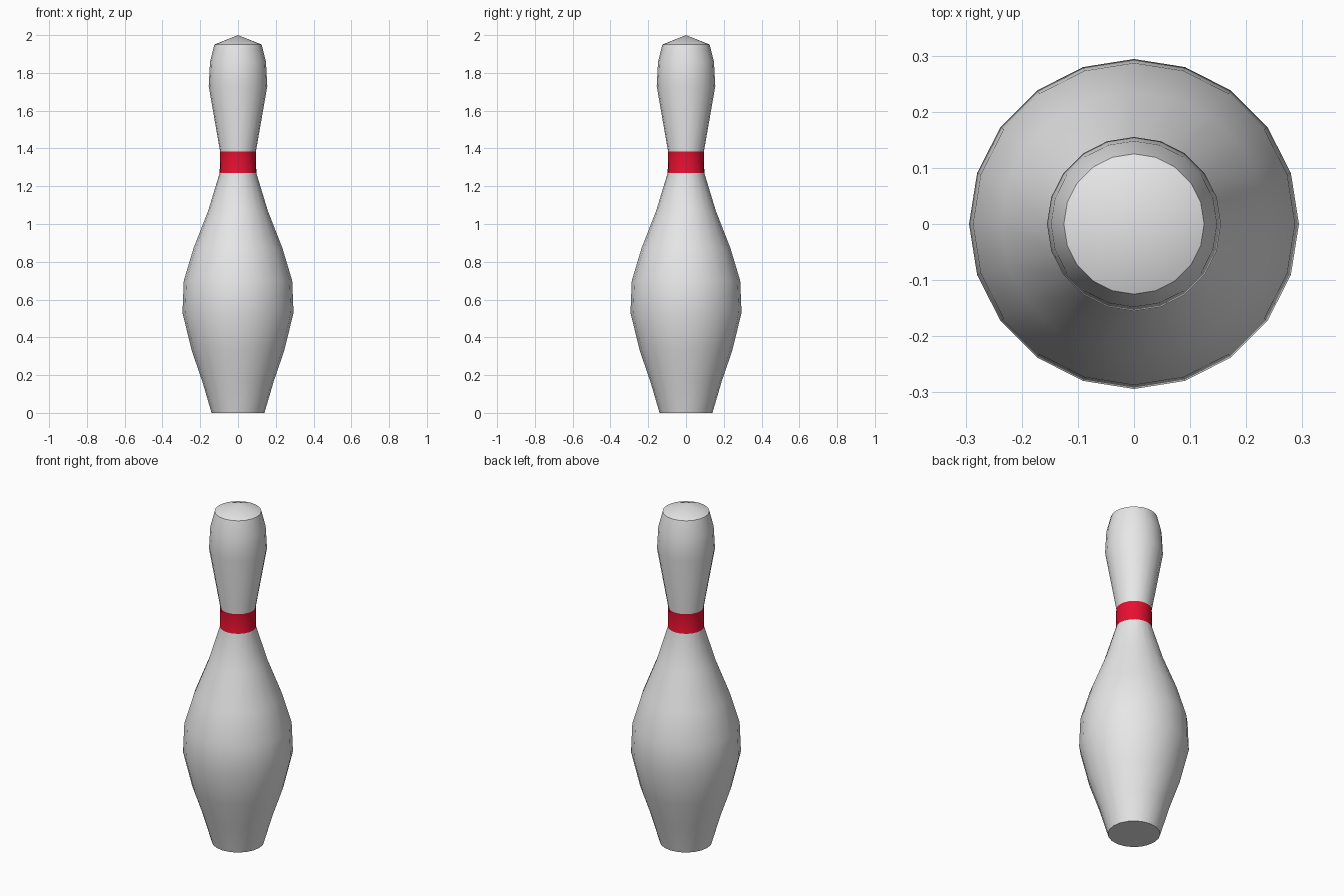
import bpy, bmesh, math

if "Cube" in bpy.data.objects:
    bpy.data.objects.remove(bpy.data.objects["Cube"])

SIDES = 20
# (radius, height) rings from foot to crown
PROFILE = [(0.14, 0.0), (0.19, 0.17), (0.245, 0.33), (0.294, 0.53), (0.287, 0.70),
           (0.236, 0.87), (0.158, 1.07), (0.097, 1.27), (0.095, 1.385),
           (0.155, 1.73), (0.148, 1.86), (0.125, 1.95)]
APEX = 2.0
BAND = (1.27, 1.385)


def material(name, rgb):
    m = bpy.data.materials.new(name)
    m.diffuse_color = (*rgb, 1)
    m.use_nodes = True
    m.node_tree.nodes["Principled BSDF"].inputs["Base Color"].default_value = m.diffuse_color
    return m


# Lathe the pin body
bm = bmesh.new()
rings = [[bm.verts.new((r * math.cos(2 * math.pi * i / SIDES),
                        r * math.sin(2 * math.pi * i / SIDES), z))
          for i in range(SIDES)] for r, z in PROFILE]
for low, high in zip(rings, rings[1:]):
    for i in range(SIDES):
        j = (i + 1) % SIDES
        bm.faces.new((low[i], low[j], high[j], high[i]))

# Flat foot and shallow pointed crown
bm.faces.new(rings[0][::-1])
tip = bm.verts.new((0, 0, APEX))
for i in range(SIDES):
    bm.faces.new((rings[-1][i], rings[-1][(i + 1) % SIDES], tip))

# Red neck band by height
for f in bm.faces:
    f.material_index = int(BAND[0] < f.calc_center_median().z < BAND[1])

mesh = bpy.data.meshes.new("bowling_pin")
bm.to_mesh(mesh)
bm.free()
mesh.materials.append(material("white", (0.8, 0.8, 0.8)))
mesh.materials.append(material("red", (0.8, 0.005, 0.03)))
pin = bpy.data.objects.new("bowling_pin", mesh)
bpy.context.collection.objects.link(pin)
bpy.context.view_layer.objects.active = pin
pin.select_set(True)
bpy.ops.object.shade_smooth_by_angle(angle=math.radians(35))
